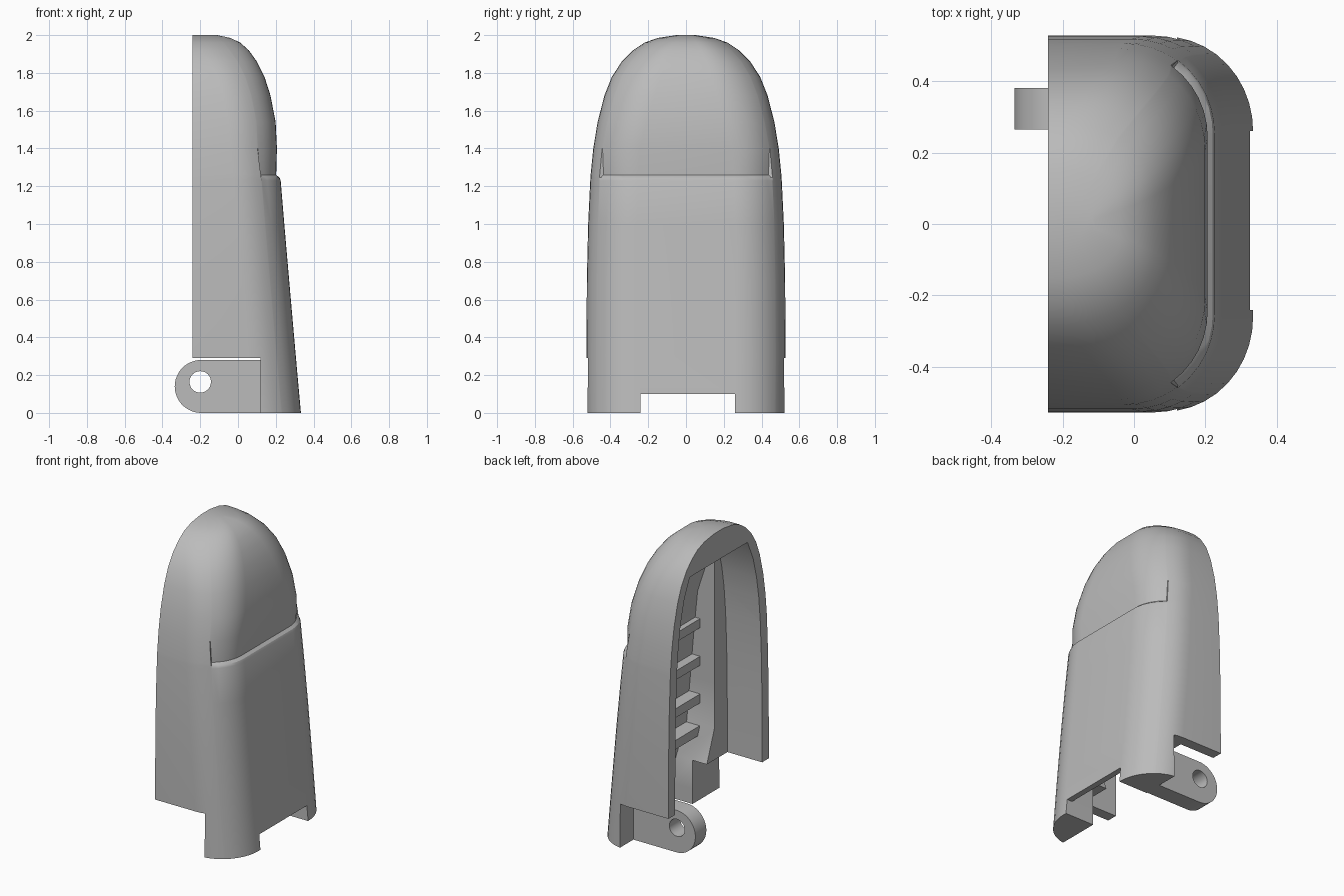
import bpy, bmesh, math
from mathutils import Vector

if "Cube" in bpy.data.objects:
    bpy.data.objects.remove(bpy.data.objects["Cube"], do_unlink=True)

grey = bpy.data.materials.new("plain_grey")
grey.use_nodes = True
grey.diffuse_color = (0.5, 0.5, 0.5, 1)
grey.node_tree.nodes["Principled BSDF"].inputs["Base Color"].default_value = (0.5, 0.5, 0.5, 1)

BACK = -0.24
# height, half width, front depth, recess of the upper front
ROWS = [
    (0, .525, .333, 0), (.3, .527, .306, 0), (.7, .525, .271, 0), (1.0, .518, .245, 0),
    (1.23, .507, .226, 0), (1.245, .506, .225, .005), (1.26, .505, .224, .022),
    (1.4, .491, .206, 0), (1.54, .468, .199, 0), (1.68, .432, .172, 0),
    (1.78, .392, .14, 0), (1.86, .34, .1, 0), (1.92, .28, .057, 0),
    (1.96, .22, .012, 0), (1.985, .15, -.04, 0), (2.0, .05, -.11, 0),
]
ANGLES = [0, 9, 18, 27, 36, 37, 46, 55, 64, 73, 82, 90]


def size_at(z):
    """Half width and depth of the body at a height."""
    for (z0, w0, d0, _), (z1, w1, d1, _) in zip(ROWS, ROWS[1:]):
        if z <= z1:
            t = (z - z0) / (z1 - z0)
            return w0 + (w1 - w0) * t, d0 + (d1 - d0) * t
    return ROWS[-1][1:3]


def section(z, w, d, recess):
    """Half rounded rectangle, open side towards -x."""
    rx = min(.25, (d - BACK) * .85)
    ry = w * (.5 + .25 * max(0, (z - 1.4) / .6))
    half = [(BACK, w)]
    for a in ANGLES:
        s, c = math.sin(math.radians(a)), math.cos(math.radians(a))
        r = recess if a > 36 else 0
        half.append((d - rx + (rx - r) * s, w - ry + (ry - r) * c))
    pts = half + [(x, -y) for x, y in reversed(half)]
    return [Vector((x, y, z)) for x, y in pts]


def loft(name, rings):
    """Closed solid through rings with equal point counts."""
    bm = bmesh.new()
    loops = [[bm.verts.new(p) for p in ring] for ring in rings]
    n = len(loops[0])
    for a, b in zip(loops, loops[1:]):
        for i in range(n):
            j = (i + 1) % n
            bm.faces.new((a[i], a[j], b[j], b[i]))
    bm.faces.new(loops[0])
    bm.faces.new(loops[-1])
    bmesh.ops.recalc_face_normals(bm, faces=bm.faces)
    mesh = bpy.data.meshes.new(name)
    bm.to_mesh(mesh)
    bm.free()
    mesh.materials.append(grey)
    ob = bpy.data.objects.new(name, mesh)
    bpy.context.collection.objects.link(ob)
    return ob


def rect(x0, x1, y0, y1, z):
    return [Vector(p) for p in ((x0, y0, z), (x1, y0, z), (x1, y1, z), (x0, y1, z))]


def box(name, x, y, z):
    return loft(name, [rect(*x, *y, h) for h in z])


def cut(ob, cutter):
    mod = ob.modifiers.new("cut", 'BOOLEAN')
    mod.operation = 'DIFFERENCE'
    mod.solver = 'EXACT'
    mod.object = cutter
    bpy.context.view_layer.objects.active = ob
    bpy.ops.object.modifier_apply(modifier=mod.name)
    bpy.data.objects.remove(cutter, do_unlink=True)


def smooth(ob):
    bpy.ops.object.select_all(action='DESELECT')
    ob.select_set(True)
    bpy.context.view_layer.objects.active = ob
    bpy.ops.object.shade_smooth_by_angle(angle=math.radians(28))


# Outer body
shell = loft("shell", [section(*row) for row in ROWS])

# Wide rear cavity following the arch, with a flat ceiling
WALL = .07
POST = .015
rings = []
for z in (.2, .5, .8, 1.0, 1.23, 1.4, 1.54, 1.68, 1.81):
    w = size_at(z)[0] - WALL
    rings.append(rect(-.5, POST, -w, w, z))
cut(shell, loft("rear_cavity", rings))

# Deep middle cavity between the corner posts, narrowing at the feet
rings = [rect(-.5, x, -.24, .26, z) for x, z in ((.285, -.1), (.285, .1), (.24, .29))]
for z in (.5, .8, 1.1, 1.38):
    rings.append(rect(-.5, size_at(z)[1] - WALL, -.32, .32, z))
rings.append(rect(-.5, POST, -.32, .32, 1.76))
cut(shell, loft("middle_cavity", rings))

# Open side bottoms and front notch
cut(shell, box("side_opening", (-.5, .12), (-.7, .7), (-.1, .29)))
cut(shell, box("front_notch", (0, .6), (-.24, .26), (-.1, .1)))
smooth(shell)

# Inner ribs
for i, z in enumerate((.46, .67, .92, 1.17)):
    box(f"inner_rib_{i + 1}", (.12, size_at(z)[1] - .05), (-.325, .325), (z - .03, z + .03))

# Hinge lug with a round end and pin hole
R = .14
outline = [(.16, 0), (.16, 2 * R)]
for i in range(25):
    a = math.pi / 2 + math.pi * i / 24
    outline.append((-.195 + R * math.cos(a), R + R * math.sin(a)))
lug = loft("hinge_lug", [[Vector((x, y, z)) for x, z in outline] for y in (.265, .38)])
hole = [(-.2 + .057 * math.cos(math.tau * i / 24), .164 + .057 * math.sin(math.tau * i / 24))
        for i in range(24)]
cut(lug, loft("pin_hole", [[Vector((x, y, z)) for x, z in hole] for y in (.2, .45)]))
smooth(lug)
